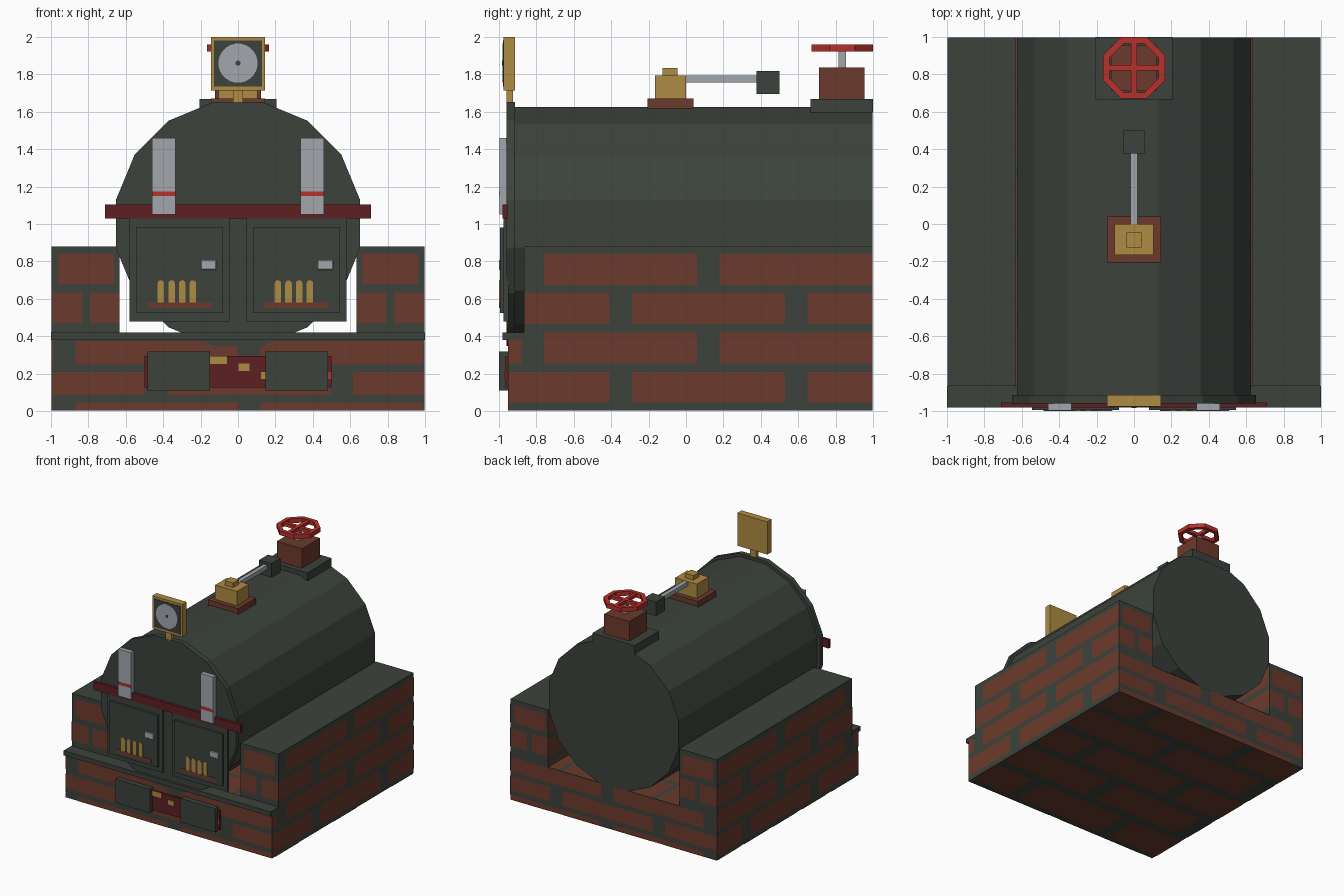
import bpy, bmesh, math
from mathutils import Vector

cube = bpy.data.objects.get("Cube")
if cube:
    bpy.data.objects.remove(cube, do_unlink=True)


def material(name, rgb):
    m = bpy.data.materials.new(name)
    m.use_nodes = True
    m.diffuse_color = (*rgb, 1)
    m.node_tree.nodes["Principled BSDF"].inputs["Base Color"].default_value = (*rgb, 1)
    return m


iron = material("dark iron", (0.045, 0.055, 0.045))
brick = material("brick red", (0.15, 0.042, 0.025))
brass = material("brass", (0.43, 0.26, 0.055))
steel = material("pale steel", (0.36, 0.39, 0.42))
maroon = material("maroon", (0.11, 0.014, 0.017))
red = material("bright red", (0.48, 0.03, 0.024))


def finish(name, bm, mat):
    me = bpy.data.meshes.new(name)
    bm.to_mesh(me)
    bm.free()
    me.materials.append(mat)
    ob = bpy.data.objects.new(name, me)
    bpy.context.collection.objects.link(ob)
    return ob


def box(name, mat, x, y, z):
    """Box from (min, max) pairs."""
    bm = bmesh.new()
    bmesh.ops.create_cube(bm, size=1)
    for v in bm.verts:
        v.co = [r[0] if c < 0 else r[1] for c, r in zip(v.co, (x, y, z))]
    return finish(name, bm, mat)


def prism(name, mat, pts, y0, y1):
    """Extrude an x-z outline from y0 to y1."""
    bm = bmesh.new()
    face = bm.faces.new([bm.verts.new((x, y0, z)) for x, z in pts])
    out = bmesh.ops.extrude_face_region(bm, geom=[face])["geom"]
    for v in out:
        if isinstance(v, bmesh.types.BMVert):
            v.co.y = y1
    bmesh.ops.recalc_face_normals(bm, faces=bm.faces)
    return finish(name, bm, mat)


def ring_points(n, r, cx, cz):
    step = 2 * math.pi / n
    return [(cx + r * math.cos((i + .5) * step), cz + r * math.sin((i + .5) * step))
            for i in range(n)]


def bricks(name, axis, d, sign, u, v, start, base, length, gap, height, pitch):
    """Running-bond brick faces on the plane axis = d, clipped to u and v."""
    bm = bmesh.new()
    step = length + gap
    normal = Vector([sign if i == axis else 0 for i in range(3)])
    first = math.floor((v[0] - base) / pitch)
    for row in range(first, math.ceil((v[1] - base) / pitch)):
        b0 = max(v[0], base + row * pitch)
        b1 = min(v[1], base + row * pitch + height)
        s = start + (row % 2) * step / 2
        for k in range(math.floor((u[0] - s) / step), math.ceil((u[1] - s) / step)):
            a0, a1 = max(u[0], s + k * step), min(u[1], s + k * step + length)
            if a1 - a0 < .005 or b1 - b0 < .005:
                continue
            corners = []
            for a, b in ((a0, b0), (a1, b0), (a1, b1), (a0, b1)):
                p = [a, b]
                p.insert(axis, d)
                corners.append(bm.verts.new(p))
            f = bm.faces.new(corners)
            f.normal_update()
            if f.normal.dot(normal) < 0:
                f.normal_flip()
    return finish(name, bm, brick)


# Masonry base, ledge and side walls
E = .997
box("base", iron, (-E, E), (-.952, E), (.003, .38))
box("ledge", iron, (-1, 1), (-.98, -.867), (.38, .42))
long_row = (.87, .12, .125, .165)
side_row = (.82, .12, .165, .21)
short_row = (.30, .045, .16, .21)
bricks("front_base_bricks", 1, -.955, -1, (-E, E), (.003, .38), -.375, .085, *long_row)
bricks("back_base_bricks", 1, 1, 1, (-E, E), (.003, .38), -.375, .085, *long_row)
bricks("bottom_bricks", 2, 0, -1, (-E, E), (-.95, E), -.375, -.9, .87, .12, .32, .4)
bricks("floor_bricks", 2, .383, 1, (-.63, .63), (-.867, E), -.375, -.9, .87, .04, .36, .4)
for s, side in ((-1, "right"), (1, "left")):
    xs = sorted((s * .633, s * E))
    box(side + "_wall", iron, xs, (-.867, E), (.38, .88))
    for face, y, sign in (("front", -.87, -1), ("back", 1, 1)):
        bricks(f"{side}_wall_{face}_bricks", 1, y, sign, xs, (.42, .88),
               -.79 if s < 0 else .49, .47, *short_row)
    bricks(side + "_outer_bricks", 0, s, s, (-.867, E), (.003, .88), -.29, .045, *side_row)
    bricks(side + "_corner_bricks", 0, s, s, (-.952, -.867), (.003, .38), -.29, .045, *side_row)
    bricks(side + "_inner_bricks", 0, s * .63, -s, (-.867, E), (.4, .88), -.29, .045, *side_row)

# Boiler barrel with front rim
prism("boiler_barrel", iron, ring_points(16, .639, 0, 1), -.93, .998)
prism("front_rim", iron, ring_points(16, .665, 0, 1), -.96, -.915)

# Furnace doors with vents and handles
for dx, side in ((0, "right"), (.625, "left")):
    box(side + "_door", iron, (-.58 + dx, -.045 + dx), (-.975, -.95), (.48, 1.03))
    box(side + "_door_panel", iron, (-.545 + dx, -.08 + dx), (-.995, -.97), (.525, .98))
    handle = box(side + "_door_handle", steel, (-.2 + dx, -.115 + dx), (-1, -.99), (.755, .81))
    bevel = handle.modifiers.new("Bevel", "BEVEL")
    bevel.width = .004
    box(side + "_vent_sill", brick, (-.485 + dx, -.14 + dx), (-.999, -.99), (.55, .58))
    for i in range(4):
        x = -.412 + dx + i * .057
        arch = [(x + .0175 * math.cos(t * math.pi / 6), .682 + .0175 * math.sin(t * math.pi / 6))
                for t in range(7)]
        prism(f"{side}_vent_{i + 1}", brass, arch + [(x - .0175, .58), (x + .0175, .58)],
              -.999, -.99)

# Cross bar and striped straps
box("cross_bar", maroon, (-.71, .71), (-.982, -.955), (1.03, 1.103))
for s, side in ((-1, "right"), (1, "left")):
    xc = s * .397
    box(side + "_strap", steel, (xc - .062, xc + .062), (-.998, -.955), (1.05, 1.46))
    box(side + "_strap_stripe", red, (xc - .062, xc + .062), (-1, -.995), (1.15, 1.175))

# Fire grate with embers and sliding covers
box("fire_grate", maroon, (-.5, .5), (-.966, -.95), (.125, .295))
for i, (x, z, w, h, m) in enumerate(((-.105, .273, .045, .021, brass), (.032, .235, .03, .02, brass),
                                     (.14, .19, .018, .02, brass), (.485, .19, .014, .02, red))):
    box(f"ember_{i + 1}", m, (x - w, x + w), (-.97, -.96), (z - h, z + h))
for xc, side in ((-.317, "right"), (.313, "left")):
    box(side + "_grate_cover", iron, (xc - .167, xc + .167), (-1, -.95), (.11, .318))

# Pressure gauge
box("gauge_stem", brass, (-.028, .028), (-.96, -.925), (1.64, 1.72))
box("gauge_case", brass, (-.145, .145), (-.975, -.915), (1.715, 2))
box("gauge_face", iron, (-.127, .127), (-.979, -.97), (1.735, 1.98))
prism("gauge_dial", steel, ring_points(24, .105, 0, 1.86), -.982, -.975)
prism("gauge_hub", iron, ring_points(8, .014, 0, 1.86), -.984, -.978)

# Safety valve with weighted lever
box("valve_plate", brick, (-.145, .145), (-.205, .04), (1.61, 1.67))
box("valve_body", brass, (-.105, .105), (-.165, 0), (1.66, 1.795))
box("valve_cap", brass, (-.04, .04), (-.125, -.045), (1.79, 1.835))
box("valve_lever", steel, (-.018, .018), (-.02, .39), (1.757, 1.793))
box("valve_weight", iron, (-.06, .06), (.378, .5), (1.695, 1.818))

# Hand wheel on its pedestal
WY = .835
box("wheel_plate", iron, (-.205, .205), (.665, 1), (1.595, 1.667))
box("wheel_pedestal", brick, (-.122, .122), (.71, .955), (1.66, 1.838))
box("wheel_stem", steel, (-.02, .02), (WY - .02, WY + .02), (1.83, 1.93))
bm = bmesh.new()
rings = [[bm.verts.new((x, y, z)) for x, y in ring_points(8, r, 0, WY)]
         for r, z in ((.178, 1.922), (.178, 1.96), (.142, 1.96), (.142, 1.922))]
for a in range(4):
    p, q = rings[a], rings[(a + 1) % 4]
    for i in range(8):
        j = (i + 1) % 8
        bm.faces.new((p[i], p[j], q[j], q[i]))
bmesh.ops.recalc_face_normals(bm, faces=bm.faces)
finish("wheel_rim", bm, red)
box("wheel_spoke_across", red, (-.14, .14), (WY - .015, WY + .015), (1.926, 1.956))
box("wheel_spoke_along", red, (-.015, .015), (WY - .14, WY + .14), (1.927, 1.957))
